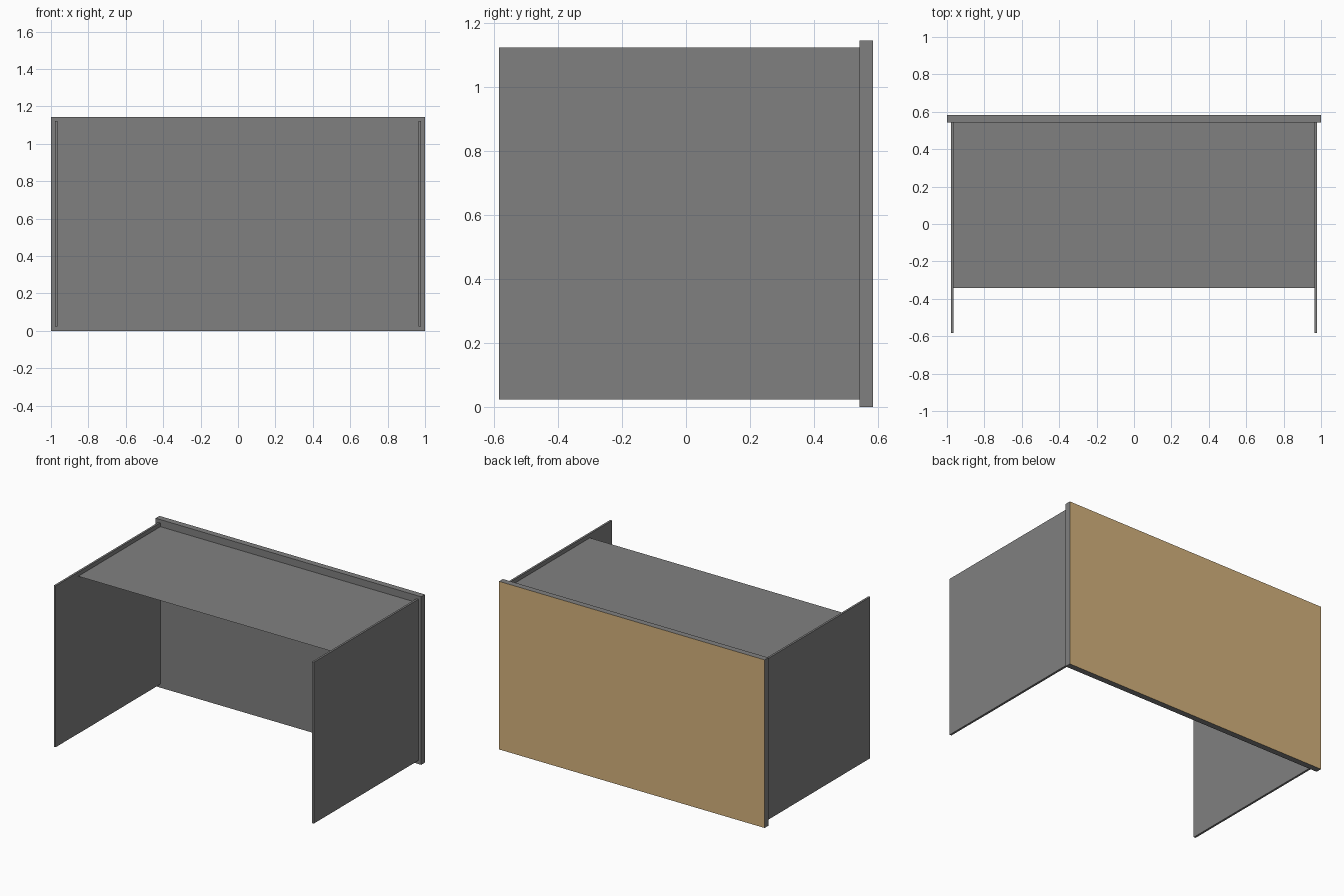
import bpy
import bmesh

cube = bpy.data.objects.get("Cube")
if cube:
    bpy.data.objects.remove(cube, do_unlink=True)


def make_material(name, color):
    mat = bpy.data.materials.new(name)
    mat.use_nodes = True
    mat.diffuse_color = color
    mat.node_tree.nodes["Principled BSDF"].inputs["Base Color"].default_value = color
    return mat


grey = make_material("grey laminate", (0.216, 0.216, 0.216, 1))
tan = make_material("tan wood", (0.66, 0.447, 0.203, 1))


def finish(name, bm, materials):
    mesh = bpy.data.meshes.new(name)
    bm.to_mesh(mesh)
    bm.free()
    for mat in materials:
        mesh.materials.append(mat)
    obj = bpy.data.objects.new(name, mesh)
    bpy.context.collection.objects.link(obj)
    return obj


def box(name, low, high, materials):
    bm = bmesh.new()
    bmesh.ops.create_cube(bm, size=1)
    for v in bm.verts:
        v.co = [(a + b) / 2 + c * (b - a) for a, b, c in zip(low, high, v.co)]
    return finish(name, bm, materials)


# Front board with a wooden outer face
board = box("modesty_board", (-1, 0.542, 0), (1, 0.583, 1.144), [grey, tan])
for face in board.data.polygons:
    if face.normal.y > 0.5:
        face.material_index = 1

# Side panels
for side, x in (("right", -0.972), ("left", 0.972)):
    box(side + "_side_panel", (x - 0.007, -0.583, 0.024), (x + 0.007, 0.542, 1.122), [grey])

# Thin inner shell: desktop sheet folded down along both side panels
profile = [(-0.964, 0.024), (-0.964, 1.096), (0.964, 1.096), (0.964, 0.024)]
bm = bmesh.new()
rows = [[bm.verts.new((x, y, z)) for x, z in profile] for y in (-0.342, 0.542)]
for i in range(len(profile) - 1):
    bm.faces.new((rows[0][i], rows[0][i + 1], rows[1][i + 1], rows[1][i]))
bmesh.ops.recalc_face_normals(bm, faces=bm.faces)
finish("desktop_shell", bm, [grey])
